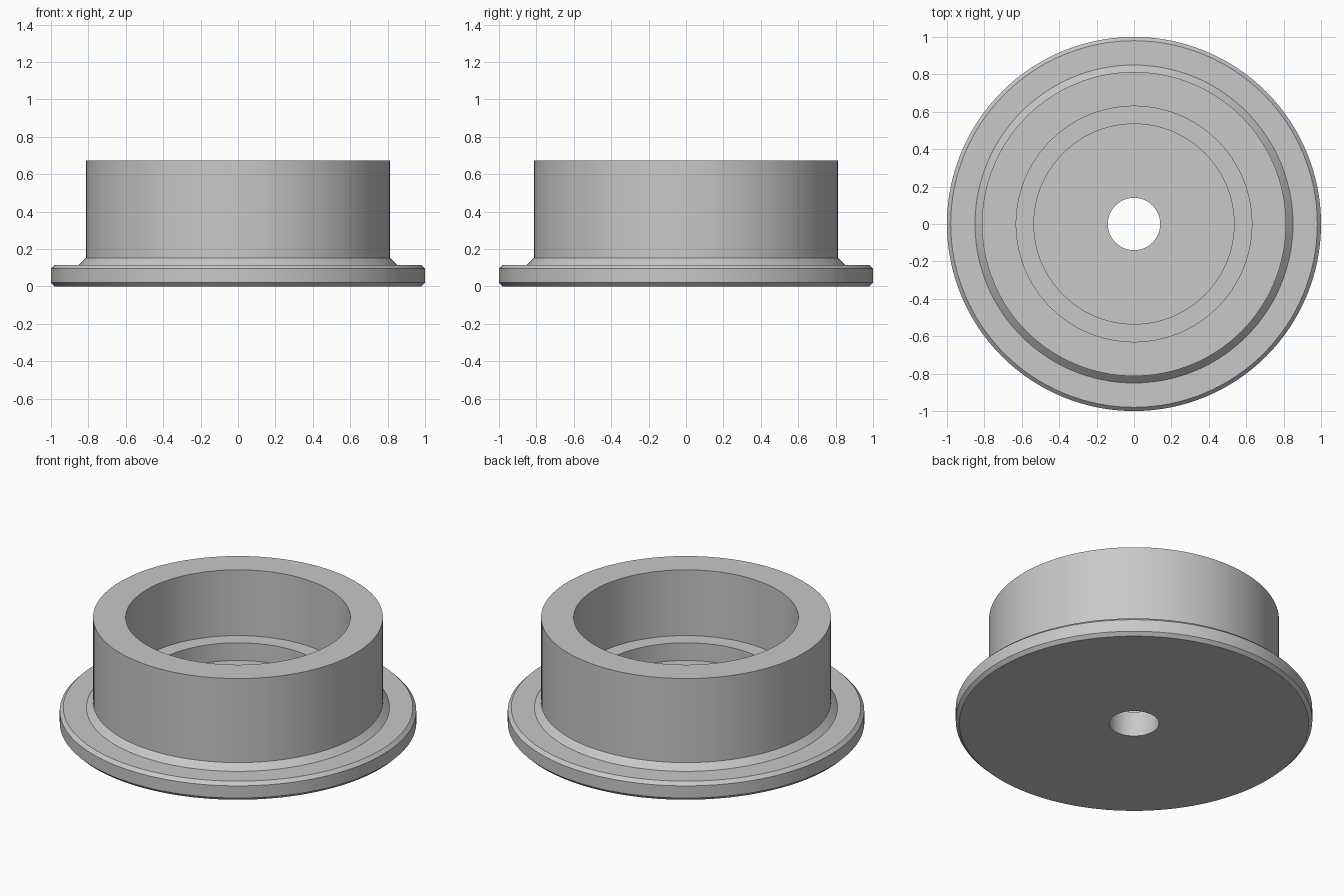
import bpy
import bmesh
import math

if "Cube" in bpy.data.objects:
    bpy.data.objects.remove(bpy.data.objects["Cube"], do_unlink=True)

SEGMENTS = 128

# Plain grey metal
grey = bpy.data.materials.new("grey_metal")
grey.use_nodes = True
colour = (0.58, 0.58, 0.58, 1)
grey.diffuse_color = colour
grey.node_tree.nodes["Principled BSDF"].inputs["Base Color"].default_value = colour


def lathe(name, profile, material):
    """Revolve a closed (radius, height) profile around the z axis."""
    bm = bmesh.new()
    verts = [bm.verts.new((r, 0, z)) for r, z in profile]
    edges = [bm.edges.new((a, b)) for a, b in zip(verts, verts[1:] + verts[:1])]
    bmesh.ops.spin(bm, geom=verts + edges, cent=(0, 0, 0), axis=(0, 0, 1),
                   angle=math.tau, steps=SEGMENTS, use_merge=True)
    bmesh.ops.remove_doubles(bm, verts=bm.verts[:], dist=0.0001)
    bmesh.ops.recalc_face_normals(bm, faces=bm.faces[:])
    mesh = bpy.data.meshes.new(name)
    bm.to_mesh(mesh)
    bm.free()
    mesh.materials.append(material)
    obj = bpy.data.objects.new(name, mesh)
    bpy.context.collection.objects.link(obj)
    bpy.ops.object.select_all(action="DESELECT")
    obj.select_set(True)
    bpy.context.view_layer.objects.active = obj
    bpy.ops.object.shade_smooth_by_angle(angle=math.radians(30))
    return obj


# Flange with bevelled rim, chamfered collar, stepped bore and through hole
flange = [(0.14, 0), (0.98, 0), (1, 0.02), (1, 0.095), (0.98, 0.115)]
collar = [(0.85, 0.115), (0.813, 0.152), (0.813, 0.672)]
bore = [(0.63, 0.672), (0.63, 0.265), (0.535, 0.265), (0.535, 0.155), (0.14, 0.155)]
lathe("flanged_bushing", flange + collar + bore, grey)
